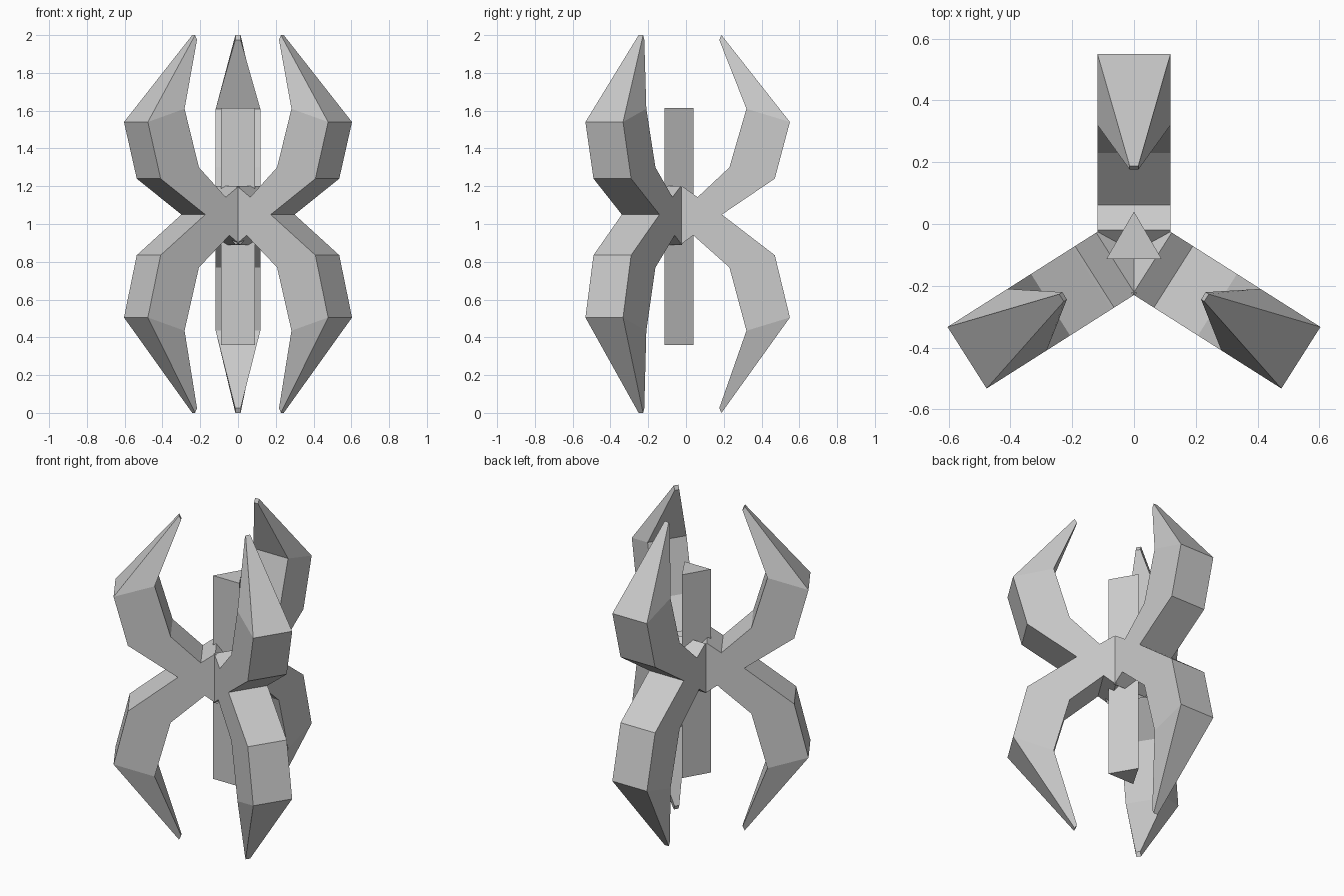
import bpy, bmesh, math
from mathutils import Matrix

if "Cube" in bpy.data.objects:
    bpy.data.objects.remove(bpy.data.objects["Cube"])

AXIS_Y = -0.09   # y of the vertical axis the claws turn around
HALF_W = 0.118   # half thickness of a claw

# claw outlines as (radius, height) pairs: outer edge and inner edge, root to tip
UPPER = ([(0.06, 0.89), (0.28, 1.05), (0.56, 1.24), (0.64, 1.54), (0.278, 2.0)],
         [(-0.03, 0.98), (0.16, 1.15), (0.32, 1.30), (0.41, 1.61), (0.266, 1.975)])
LOWER = ([(0.07, 1.20), (0.28, 1.05), (0.56, 0.835), (0.64, 0.505), (0.278, 0.0)],
         [(-0.03, 1.10), (0.14, 0.93), (0.32, 0.77), (0.41, 0.435), (0.266, 0.025)])


def finish(bm, name):
    bmesh.ops.recalc_face_normals(bm, faces=bm.faces)
    me = bpy.data.meshes.new(name)
    bm.to_mesh(me)
    bm.free()
    ob = bpy.data.objects.new(name, me)
    bpy.context.collection.objects.link(ob)
    return ob


def claw(name, outline, angle):
    """Chain of four-sided sections, narrowing to a thin tip."""
    bm = bmesh.new()
    rings = []
    last = len(outline[0]) - 1
    for i, (o, n) in enumerate(zip(*outline)):
        w = 0.014 if i == last else HALF_W
        rings.append([bm.verts.new((x, p[0], p[1]))
                      for x, p in ((-w, o), (w, o), (w, n), (-w, n))])
    for a, b in zip(rings, rings[1:]):
        for k in range(4):
            j = (k + 1) % 4
            bm.faces.new((a[k], a[j], b[j], b[k]))
    bm.faces.new(rings[0])
    bm.faces.new(rings[-1])
    bm.transform(Matrix.Translation((0, AXIS_Y, 0)) @ Matrix.Rotation(angle, 4, 'Z'))
    return finish(bm, name)


# three upper and three lower claws
for side, deg in (("back", 0), ("left", 122.4), ("right", -122.4)):
    claw("upper_claw_" + side, UPPER, math.radians(deg))
    claw("lower_claw_" + side, LOWER, math.radians(deg))

# triangular centre post
bm = bmesh.new()
tri = [bm.verts.new((x, y, 0.36)) for x, y in ((-0.09, -0.114), (0.09, -0.114), (0, 0.04))]
base = bm.faces.new(tri)
top = bmesh.ops.extrude_face_region(bm, geom=[base], use_keep_orig=True)
bmesh.ops.translate(bm, vec=(0, 0, 1.255),
                    verts=[v for v in top["geom"] if isinstance(v, bmesh.types.BMVert)])
finish(bm, "centre_post")
